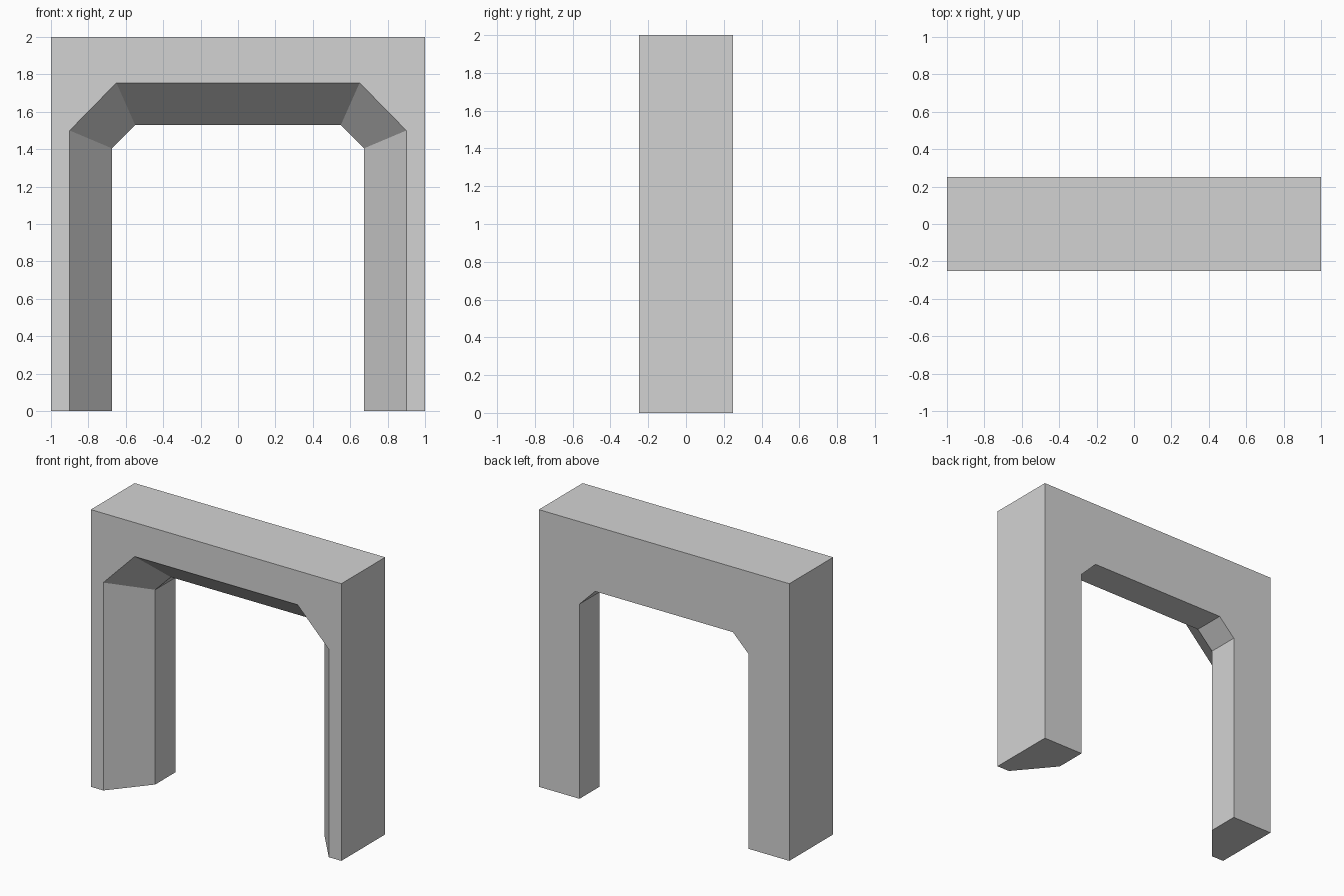
import bpy
import bmesh

cube = bpy.data.objects.get("Cube")
if cube:
    bpy.data.objects.remove(cube, do_unlink=True)

# Plain grey material
grey = bpy.data.materials.new("light_grey")
grey.use_nodes = True
colour = (0.65, 0.65, 0.65, 1)
grey.diffuse_color = colour
grey.node_tree.nodes["Principled BSDF"].inputs["Base Color"].default_value = colour


def frame_profile(jamb, shoulder, soffit, lintel):
    """Outline of the frame: outer rectangle, then the opening with clipped corners."""
    half = [(1, 2), (1, 0), (jamb, 0), (jamb, shoulder), (soffit, lintel)]
    return half + [(-x, z) for x, z in reversed(half)]


# Opening is wide at the front, splays inward, then runs straight to the back
wide = frame_profile(0.90, 1.50, 0.65, 1.755)
narrow = frame_profile(0.675, 1.405, 0.55, 1.53)
sections = [(-0.25, wide), (0.02, narrow), (0.25, narrow)]

bm = bmesh.new()
rings = [[bm.verts.new((x, y, z)) for x, z in profile] for y, profile in sections]

# Front and back faces
bm.faces.new(rings[0])
bm.faces.new(rings[-1])

# Outer walls and reveals between the sections
for a, b in zip(rings, rings[1:]):
    for i in range(len(a)):
        j = (i + 1) % len(a)
        bm.faces.new((a[i], a[j], b[j], b[i]))

# Merge the flat outer walls into single faces
bmesh.ops.recalc_face_normals(bm, faces=bm.faces)
bmesh.ops.dissolve_limit(bm, angle_limit=0.01, verts=bm.verts, edges=bm.edges)

mesh = bpy.data.meshes.new("door_frame")
bm.to_mesh(mesh)
bm.free()
mesh.materials.append(grey)
frame = bpy.data.objects.new("door_frame", mesh)
bpy.context.collection.objects.link(frame)
